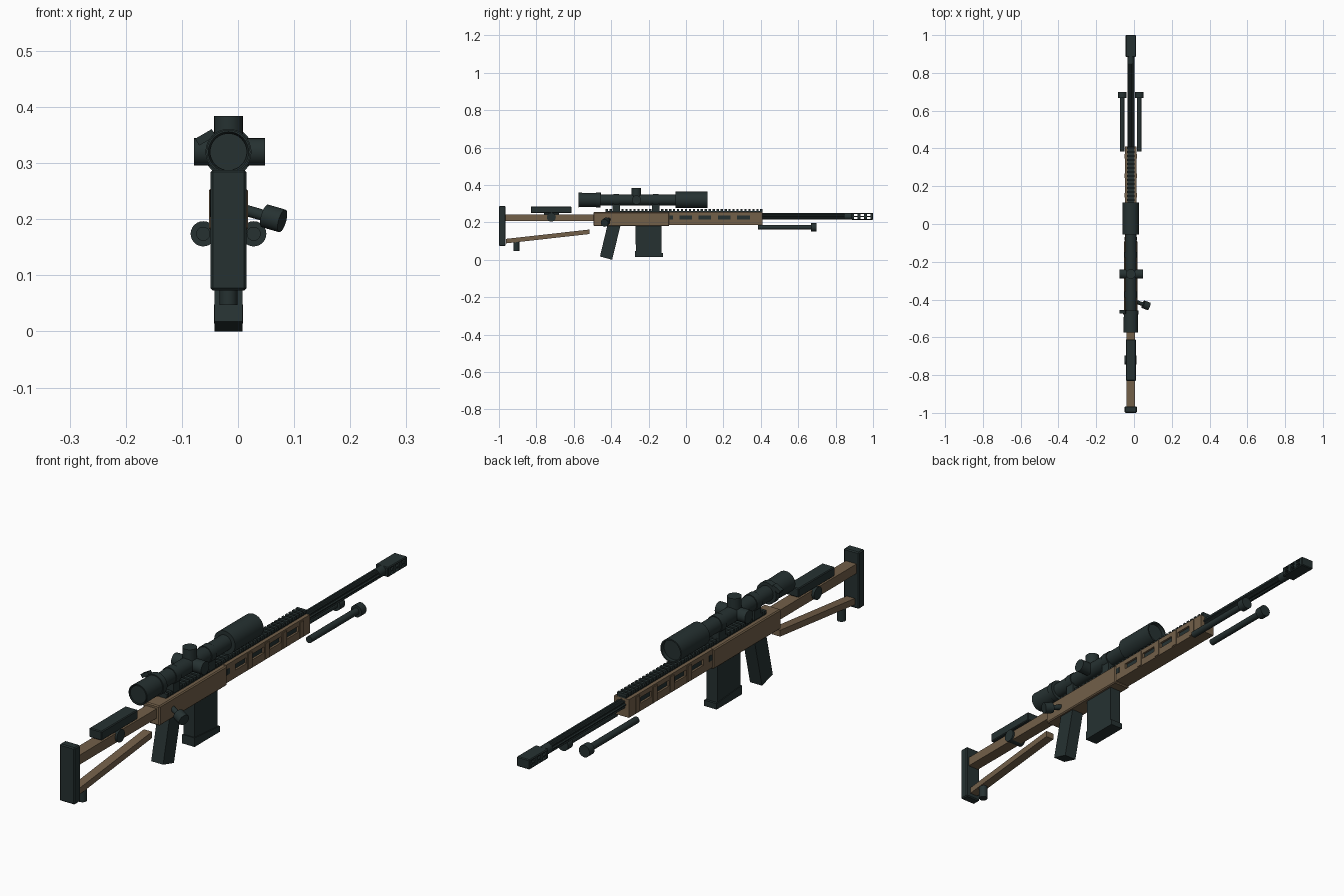
import bpy
import math
from mathutils import Vector

if "Cube" in bpy.data.objects:
    bpy.data.objects.remove(bpy.data.objects["Cube"])

CX = -0.017      # centre plane of the rifle
SCOPE_Z = 0.32
BORE_Z = 0.233


def material(name, rgb):
    m = bpy.data.materials.new(name)
    m.use_nodes = True
    m.diffuse_color = (*rgb, 1)
    m.node_tree.nodes["Principled BSDF"].inputs["Base Color"].default_value = (*rgb, 1)
    return m


DARK = material("dark green metal", (0.019, 0.031, 0.031))
TAN = material("tan brown", (0.17, 0.115, 0.066))


def mesh_object(name, verts, faces, mat):
    me = bpy.data.meshes.new(name)
    me.from_pydata(verts, [], faces)
    me.materials.append(mat)
    ob = bpy.data.objects.new(name, me)
    bpy.context.scene.collection.objects.link(ob)
    return ob


def prism(name, outline, axis, lo, hi, mat):
    """Extrude a 2D outline along x (outline in y, z) or along y (outline in x, z)."""
    n = len(outline)
    if axis == "x":
        verts = [(d, a, b) for d in (lo, hi) for a, b in outline]
    else:
        verts = [(a, d, b) for d in (lo, hi) for a, b in outline]
    faces = [(i, (i + 1) % n, n + (i + 1) % n, n + i) for i in range(n)]
    faces += [tuple(reversed(range(n))), tuple(range(n, 2 * n))]
    ob = mesh_object(name, verts, faces, mat)
    bpy.context.view_layer.objects.active = ob
    bpy.ops.object.mode_set(mode="EDIT")
    bpy.ops.mesh.select_all(action="SELECT")
    bpy.ops.mesh.normals_make_consistent(inside=False)
    bpy.ops.object.mode_set(mode="OBJECT")
    return ob


def box(name, width, y0, y1, z0, z1, mat, bevel=0.0, x=CX):
    outline = [(y0, z0), (y1, z0), (y1, z1), (y0, z1)]
    ob = prism(name, outline, "x", x - width / 2, x + width / 2, mat)
    if bevel:
        mod = ob.modifiers.new("bevel", "BEVEL")
        mod.width = bevel
        mod.segments = 1
    return ob


def rod(name, start, end, radius, mat=DARK, sides=24):
    a, b = Vector(start), Vector(end)
    bpy.ops.mesh.primitive_cylinder_add(vertices=sides, radius=radius, depth=(b - a).length,
                                        location=(a + b) / 2)
    ob = bpy.context.object
    ob.name = name
    ob.rotation_euler = (b - a).to_track_quat("Z", "Y").to_euler()
    ob.data.materials.append(mat)
    bpy.ops.object.shade_smooth_by_angle(angle=math.radians(35))
    return ob


def lathe(name, profile, mat=DARK, sides=32):
    """Revolve (y, radius) points about the scope axis."""
    verts, faces, n = [], [], sides
    for y, r in profile:
        for i in range(n):
            t = math.tau * i / n
            verts.append((CX + r * math.cos(t), y, SCOPE_Z + r * math.sin(t)))
    for k in range(len(profile) - 1):
        for i in range(n):
            j = (i + 1) % n
            faces.append((k * n + i, k * n + n + i, k * n + n + j, k * n + j))
    faces += [tuple(range(n)), tuple(reversed(range(len(verts) - n, len(verts))))]
    ob = mesh_object(name, verts, faces, mat)
    for o in bpy.context.selected_objects:
        o.select_set(False)
    ob.select_set(True)
    bpy.context.view_layer.objects.active = ob
    bpy.ops.object.shade_smooth_by_angle(angle=math.radians(35))
    return ob


def array(ob, count, step):
    mod = ob.modifiers.new("repeat", "ARRAY")
    mod.count = count
    mod.use_relative_offset = False
    mod.use_constant_offset = True
    mod.constant_offset_displace = step


def cut(target, cutter):
    cutter.hide_render = True
    cutter.hide_viewport = True
    cutter.display_type = "WIRE"
    mod = target.modifiers.new("cut", "BOOLEAN")
    mod.operation = "DIFFERENCE"
    mod.solver = "EXACT"
    mod.object = cutter


# Stock
box("butt_pad", 0.064, -1.0, -0.965, 0.073, 0.288, DARK, 0.004)
box("stock_beam", 0.045, -0.966, -0.49, 0.207, 0.243, TAN)
prism("stock_strut", [(-0.962, 0.088), (-0.515, 0.138), (-0.515, 0.162), (-0.962, 0.112)],
      "x", CX - 0.017, CX + 0.017, TAN)
box("cheek_rest", 0.053, -0.83, -0.612, 0.25, 0.285, DARK, 0.003)
box("cheek_rest_post", 0.026, -0.76, -0.68, 0.24, 0.252, DARK)
rod("cheek_rest_knob", (CX - 0.033, -0.72, 0.228), (CX + 0.03, -0.72, 0.228), 0.024)
rod("stock_foot", (CX, -0.907, 0.047), (CX, -0.907, 0.1), 0.016)

# Receiver and handguard
box("receiver", 0.07, -0.495, -0.09, 0.18, 0.255, TAN, 0.004)
handguard = box("handguard", 0.062, -0.092, 0.41, 0.187, 0.256, TAN)
slots = box("handguard_slot_cutter", 0.2, -0.035, 0.032, 0.216, 0.238, TAN)
array(slots, 4, (0, 0.103, 0))
cut(handguard, slots)
box("handguard_core", 0.046, -0.08, 0.4, 0.205, 0.248, DARK)
for side in (-1, 1):
    ribs = box("handguard_rib", 0.004, 0.038, 0.062, 0.19, 0.25, TAN, x=CX + side * 0.032)
    array(ribs, 4, (0, 0.103, 0))
    box("handguard_pin", 0.004, -0.088, -0.07, 0.216, 0.238, DARK, x=CX + side * 0.03)

# Accessory rail
box("rail_base", 0.034, -0.43, 0.41, 0.25, 0.262, DARK)
teeth = box("rail_teeth", 0.04, -0.43, -0.418, 0.26, 0.272, DARK)
array(teeth, 40, (0, 0.0212, 0))

# Fluted barrel and ported muzzle brake
flutes = []
for i in range(32):
    r = 0.0185 if i % 4 < 2 else 0.0145
    t = math.tau * (i - 0.5) / 32
    flutes.append((CX + r * math.cos(t), BORE_Z + r * math.sin(t)))
prism("barrel", flutes, "y", 0.39, 0.85, DARK)
rod("barrel_collar", (CX, 0.848, BORE_Z), (CX, 0.89, BORE_Z), 0.0185)
brake = box("muzzle_brake", 0.054, 0.885, 1.0, 0.214, 0.251, DARK, 0.003)
for z in (0.219, 0.235):
    ports = box("brake_port_cutter", 0.2, 0.899, 0.918, z, z + 0.011, DARK)
    array(ports, 3, (0, 0.034, 0))
    cut(brake, ports)

# Folded bipod
for side, label in ((-1, "right"), (1, "left")):
    x = CX + side * 0.045
    rod(label + "_bipod_leg", (x, 0.385, 0.174), (x, 0.68, 0.174), 0.0125)
    rod(label + "_bipod_foot", (x, 0.668, 0.174), (x, 0.698, 0.174), 0.0225)

# Grip and magazine
prism("pistol_grip", [(-0.46, 0.018), (-0.395, 0.0), (-0.35, 0.185), (-0.42, 0.185)],
      "x", CX - 0.025, CX + 0.025, DARK)
prism("magazine", [(-0.268, 0.03), (-0.13, 0.03), (-0.13, 0.185), (-0.27, 0.185)],
      "x", CX - 0.023, CX + 0.023, DARK)
prism("magazine_base", [(-0.273, 0.014), (-0.122, 0.014), (-0.122, 0.036), (-0.273, 0.048)],
      "x", CX - 0.026, CX + 0.026, DARK)

# Bolt handle
root, neck, tip = Vector((0.0, -0.408, 0.22)), Vector((0.048, -0.425, 0.206)), Vector((0.079, -0.436, 0.197))
rod("bolt_handle", root, neck + (tip - neck) * 0.2, 0.01)
rod("bolt_knob", neck, tip, 0.021)

# Scope
lathe("scope_body", [(-0.573, 0.033), (-0.565, 0.033), (-0.575, 0.036), (-0.575, 0.039),
                     (-0.48, 0.037), (-0.48, 0.041), (-0.457, 0.041), (-0.457, 0.029),
                     (-0.056, 0.029), (-0.056, 0.044), (0.115, 0.044), (0.115, 0.039),
                     (0.1, 0.039)])
rod("scope_top_turret", (CX, -0.265, SCOPE_Z), (CX, -0.265, 0.384), 0.0255)
rod("scope_side_turrets", (-0.078, -0.265, SCOPE_Z), (0.048, -0.265, SCOPE_Z), 0.0245)
lever = box("scope_zoom_lever", 0.034, -0.475, -0.455, -0.007, 0.007, DARK, x=0)
lever.location = (-0.058, 0, 0.346)
lever.rotation_euler = (0, math.radians(-30), 0)
for y in (-0.373, -0.162):
    box("scope_mount", 0.044, y - 0.019, y + 0.019, 0.262, 0.305, DARK)
    rod("scope_ring", (CX, y - 0.015, SCOPE_Z), (CX, y + 0.015, SCOPE_Z), 0.032)
